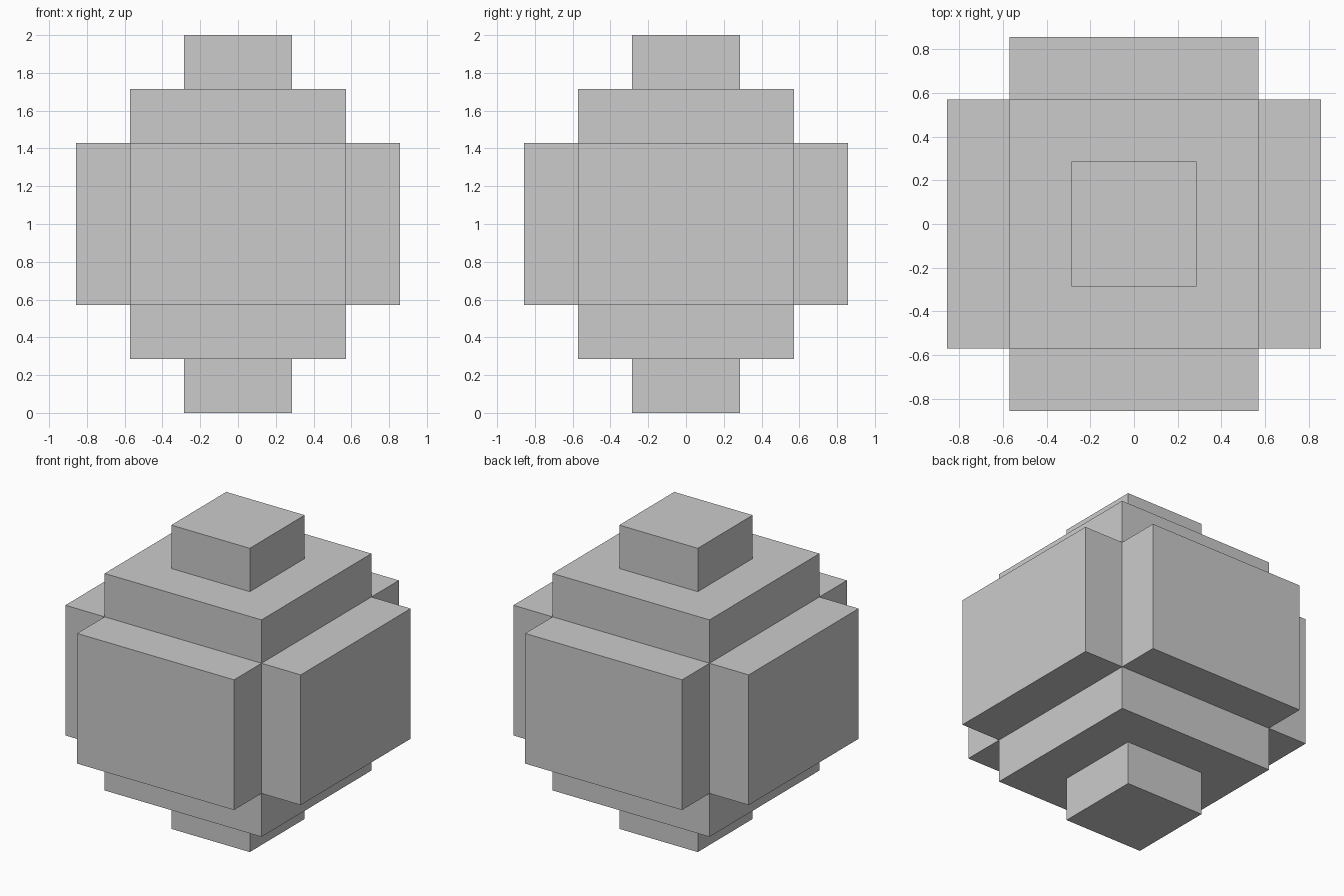
import bpy, bmesh
from mathutils import Matrix, Vector

if "Cube" in bpy.data.objects:
    bpy.data.objects.remove(bpy.data.objects["Cube"])

U = 2 / 7  # step size: the whole model sits on this grid

bm = bmesh.new()

# Core block: 4 x 4 x 5 steps
bmesh.ops.create_cube(bm, size=1, matrix=Matrix.Translation((0, 0, 1))
                      @ Matrix.Diagonal((4 * U, 4 * U, 5 * U, 1)))

# Cut a middle band, 3 steps tall, around the sides
for z in (2 * U, 5 * U):
    bmesh.ops.bisect_plane(bm, geom=bm.verts[:] + bm.edges[:] + bm.faces[:],
                           plane_co=(0, 0, z), plane_no=(0, 0, 1))
bm.normal_update()

# Inset the top and bottom to outline the small caps
ends = [f for f in bm.faces if abs(f.normal.z) > 0.9]
bmesh.ops.inset_individual(bm, faces=ends, thickness=U, use_even_offset=True)
bm.normal_update()


def is_raised(face):
    c = face.calc_center_median() - Vector((0, 0, 1))
    on_band = abs(face.normal.z) < 0.1 and abs(c.z) < 0.01
    on_cap = abs(face.normal.z) > 0.9 and c.xy.length < 0.01
    return on_band or on_cap


# Raise four side slabs and two caps by one step
raised = [f for f in bm.faces if is_raised(f)]
for f in bmesh.ops.extrude_discrete_faces(bm, faces=raised)["faces"]:
    f.normal_update()
    bmesh.ops.translate(bm, verts=f.verts[:], vec=f.normal * U)

bmesh.ops.recalc_face_normals(bm, faces=bm.faces[:])
mesh = bpy.data.meshes.new("stepped_block")
bm.to_mesh(mesh)
bm.free()
bpy.context.collection.objects.link(bpy.data.objects.new("stepped_block", mesh))
